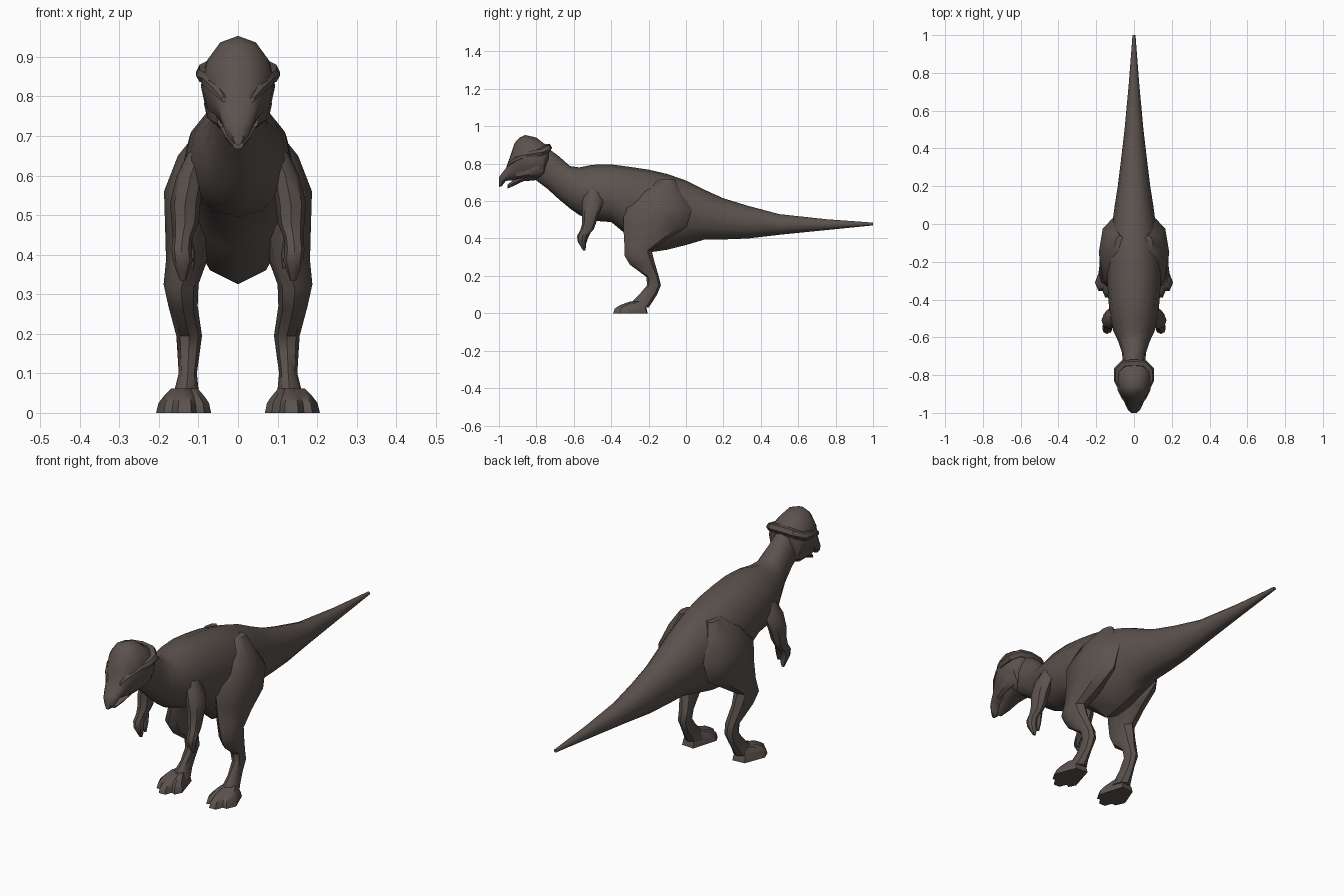
import bpy, bmesh, math
from mathutils import Vector

hide = bpy.data.materials.new("dark brown hide")
hide.diffuse_color = (0.105, 0.085, 0.076, 1)


def loft(name, rings, mirror=False, angle=40):
    """Skin a list of equal-sized rings, cap both ends, optionally mirror in x."""
    bm = bmesh.new()
    loops = [[bm.verts.new(p) for p in r] for r in rings]
    n = len(loops[0])
    for a, b in zip(loops, loops[1:]):
        for i in range(n):
            j = (i + 1) % n
            bm.faces.new((a[i], a[j], b[j], b[i]))
    bm.faces.new(loops[0])
    bm.faces.new(loops[-1][::-1])
    bmesh.ops.recalc_face_normals(bm, faces=bm.faces)
    me = bpy.data.meshes.new(name)
    bm.to_mesh(me)
    bm.free()
    ob = bpy.data.objects.new(name, me)
    bpy.context.collection.objects.link(ob)
    me.materials.append(hide)
    if mirror:
        ob.modifiers.new("Mirror", 'MIRROR')
    bpy.ops.object.select_all(action='DESELECT')
    ob.select_set(True)
    bpy.context.view_layer.objects.active = ob
    bpy.ops.object.shade_smooth_by_angle(angle=math.radians(angle))
    return ob


def slice_y(y, top, bot, hw, mid=0.5, n=12, x=0):
    """Upright oval at y; mid is the height fraction of its widest line."""
    zm = bot + (top - bot) * mid
    pts = []
    for i in range(n):
        a = math.pi / 2 + 2 * math.pi * i / n
        s = math.sin(a)
        pts.append(Vector((x + hw * math.cos(a), y,
                           zm + s * ((top - zm) if s > 0 else (zm - bot)))))
    return pts


def slice_z(z, y0, y1, x0, x1, tilt=0, n=8):
    """Level oval at z filling the given y and x spans, tilted along y."""
    pts = []
    for i in range(n):
        a = 2 * math.pi * i / n
        pts.append(Vector(((x0 + x1) / 2 + (x1 - x0) / 2 * math.cos(a),
                           (y0 + y1) / 2 + (y1 - y0) / 2 * math.sin(a),
                           z + tilt * math.sin(a))))
    return pts


# Trunk, tail and neck: y, top, bottom, half width, widest height
loft("body", [slice_y(*r) for r in [
    (1.0, .485, .470, .008), (.75, .503, .445, .027), (.50, .53, .42, .050),
    (.33, .575, .40, .070), (.20, .615, .395, .086), (.10, .66, .395, .102),
    (0, .71, .365, .115, .55), (-.10, .745, .34, .135, .55),
    (-.20, .768, .325, .142, .6), (-.30, .783, .405, .142, .55),
    (-.40, .796, .488, .136, .45), (-.50, .794, .495, .126, .45),
    (-.57, .780, .525, .108, .5), (-.62, .787, .56, .084, .5),
    (-.68, .84, .61, .064, .5), (-.74, .885, .665, .058, .5),
    (-.80, .89, .71, .055, .5)]])

# Domed skull and hooked upper beak
loft("head", [slice_y(*r) for r in [
    (-.735, .895, .80, .060, .6), (-.76, .908, .722, .088, .6),
    (-.80, .94, .712, .094, .5), (-.86, .953, .708, .090, .5),
    (-.89, .94, .708, .079, .5), (-.917, .91, .708, .065, .45),
    (-.94, .84, .71, .052, .45), (-.963, .775, .708, .043, .5),
    (-.985, .748, .68, .032, .6), (-1.0, .728, .676, .014, .6)]])

# Lower jaw
loft("lower_jaw", [slice_y(*r) for r in [
    (-.80, .745, .712, .055), (-.87, .735, .706, .045),
    (-.92, .715, .682, .032), (-.955, .688, .667, .014)]])

# Bony shelf round the back of the skull
shelf = []
for x, y, z, r in [(-.066, -.89, .84, .010), (-.088, -.83, .852, .018),
                   (-.088, -.775, .862, .021), (-.055, -.742, .88, .022),
                   (0, -.738, .885, .022), (.055, -.742, .88, .022),
                   (.088, -.775, .862, .021), (.088, -.83, .852, .018),
                   (.066, -.89, .84, .010)]:
    out = Vector((x, y + .83, 0)).normalized()
    shelf.append([Vector((x, y, z)) + out * r * math.cos(a) + Vector((0, 0, r * math.sin(a)))
                  for a in [k * math.pi / 3 for k in range(6)]])
loft("skull_shelf", shelf)

# Brow ridge and cheek on each side
loft("brow", [slice_y(y, t, b, w, .5, 6, x) for y, t, b, w, x in [
    (-.955, .80, .785, .006, .036), (-.925, .83, .80, .014, .052),
    (-.88, .85, .82, .014, .074), (-.84, .855, .835, .008, .085)]], True)
loft("cheek", [slice_y(y, t, b, w, .5, 8, x) for y, t, b, w, x in [
    (-.76, .83, .745, .02, .055), (-.80, .83, .732, .026, .060),
    (-.85, .81, .728, .023, .054), (-.91, .78, .72, .012, .042)]], True)

# Hind leg from thigh to ankle: z, front, back, inner, outer
loft("hind_leg", [slice_z(*r) for r in [
    (.715, -.15, -.06, .05, .10), (.65, -.25, -.03, .04, .152),
    (.56, -.335, .03, .04, .187), (.46, -.335, .005, .06, .184),
    (.385, -.33, -.10, .078, .182, .01), (.325, -.33, -.185, .100, .188, .015),
    (.27, -.30, -.17, .102, .176, .01), (.195, -.212, -.145, .091, .156),
    (.15, -.208, -.134, .097, .153), (.10, -.25, -.155, .104, .150),
    (.06, -.29, -.18, .100, .160), (.03, -.31, -.20, .09, .17)]], True)

# Three-toed foot: one outline shrunk upwards
outline = [(.068, -.33), (.085, -.365), (.105, -.355), (.118, -.39), (.152, -.39),
           (.167, -.355), (.188, -.355), (.207, -.31), (.168, -.21), (.105, -.205)]
layers = [(0, 1, 0), (.025, .92, 0), (.042, .74, .005), (.062, .48, .03)]
loft("foot", [[Vector((.133 + (x - .133) * s, -.28 + (y + .28) * s + dy, z))
               for x, y in outline] for z, s, dy in layers], True)

# Small arm with hand
loft("arm", [slice_z(*r) for r in [
    (.66, -.53, -.46, .07, .125), (.60, -.555, -.44, .085, .155),
    (.53, -.555, -.465, .095, .172), (.48, -.555, -.482, .10, .168),
    (.445, -.565, -.495, .115, .165), (.415, -.582, -.525, .118, .168),
    (.385, -.580, -.535, .115, .165), (.355, -.562, -.535, .125, .155),
    (.335, -.55, -.538, .132, .147)]], True)
loft("thumb", [slice_z(*r) for r in [
    (.44, -.535, -.505, .115, .145), (.40, -.55, -.525, .108, .13),
    (.365, -.548, -.536, .112, .124)]], True)
